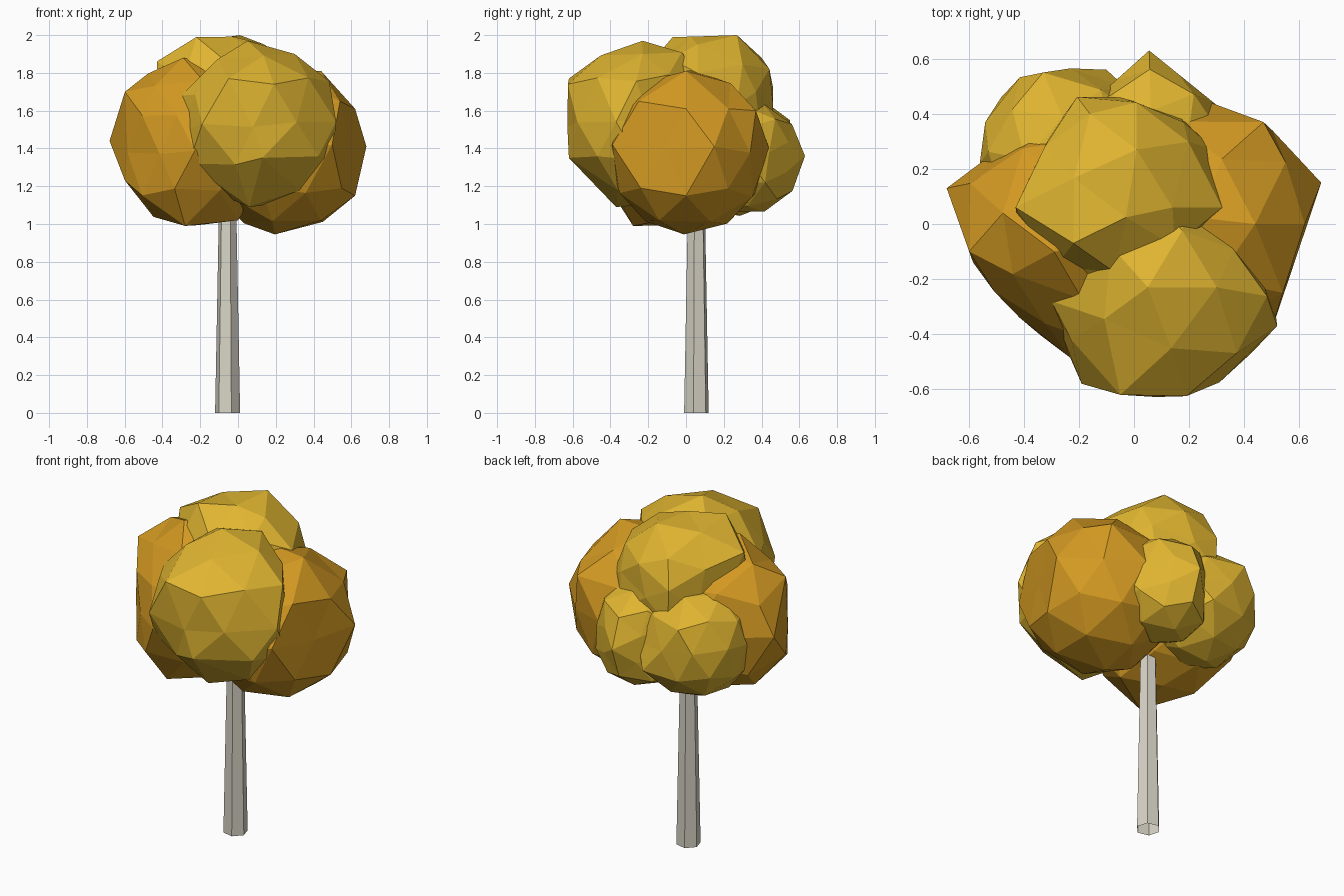
import bpy, bmesh, math, random
from mathutils import Vector, Matrix, Euler

if "Cube" in bpy.data.objects:
    bpy.data.objects.remove(bpy.data.objects["Cube"])

random.seed(4)


def material(name, rgb):
    m = bpy.data.materials.new(name)
    m.diffuse_color = (*rgb, 1.0)
    m.use_nodes = True
    m.node_tree.nodes["Principled BSDF"].inputs["Base Color"].default_value = m.diffuse_color
    return m


YELLOW = material("yellow leaves", (0.74, 0.46, 0.03))
ORANGE = material("orange leaves", (0.65, 0.32, 0.016))
BARK = material("pale bark", (0.68, 0.65, 0.56))


def add_object(name, bm, mat):
    me = bpy.data.meshes.new(name)
    bm.to_mesh(me)
    bm.free()
    me.materials.append(mat)
    ob = bpy.data.objects.new(name, me)
    bpy.context.collection.objects.link(ob)
    return ob


def clump(name, centre, radius, corners, mat, flats=()):
    """Low-poly ball, turned to suit its main corners, pulled out to them,
    then flattened where (normal, distance) planes cut it."""
    bm = bmesh.new()
    bmesh.ops.create_icosphere(bm, subdivisions=2, radius=radius)
    c = Vector(centre)
    targets = [Vector(p) - c for p in corners]
    pts = [v.co.copy() for v in bm.verts]
    best, best_err = None, 1e9
    for _ in range(600):
        rot = Euler([random.uniform(0, math.tau) for _ in range(3)]).to_matrix()
        inv = rot.transposed()
        err = 0.0
        for t in targets:
            q = inv @ t
            err += min((p - q).length_squared for p in pts)
        if err < best_err:
            best, best_err = rot, err
    for v in bm.verts:
        v.co = best @ v.co
    free = list(bm.verts)
    for t in targets:
        v = min(free, key=lambda w: (w.co - t).length_squared)
        if (v.co - t).length < radius * 0.5:
            v.co = t
            free.remove(v)
    bmesh.ops.translate(bm, verts=bm.verts, vec=c)
    for n, d in flats:
        n = Vector(n)
        d /= n.length
        n.normalize()
        for v in bm.verts:
            v.co -= n * max(0.0, v.co.dot(n) - d)
    bmesh.ops.recalc_face_normals(bm, faces=bm.faces)
    return add_object(name, bm, mat)


# Trunk: tapered six-sided tube, open at both ends
bm = bmesh.new()
bmesh.ops.create_cone(bm, cap_ends=False, segments=6, radius1=0.068, radius2=0.041,
                      depth=1.4, matrix=Matrix.Translation((0, 0, 0.7)))
# one corner of the trunk points 13 degrees right of the x axis
v0 = min(bm.verts, key=lambda v: v.co.z)
turn = math.radians(-13) - math.atan2(v0.co.y, v0.co.x)
bmesh.ops.rotate(bm, verts=bm.verts, cent=(0, 0, 0), matrix=Matrix.Rotation(turn, 3, 'Z'))
bmesh.ops.translate(bm, verts=bm.verts, vec=(-0.055, 0.055, 0))
add_object("trunk", bm, BARK)

# Orange leaf clumps, left and right, each with flattened sides
clump("left_leaves", (-0.25, -0.05, 1.43), 0.44,
      [(-.68, .13, 1.44), (-.28, -.28, .99), (-.60, -.10, 1.70), (-.60, -.10, 1.23),
       (-.29, -.10, 1.88), (.0, -.12, 1.02)], ORANGE,
      [((-.72, -.70, 0), .537), ((-.943, -.337, 0), .598), ((-.6, .8, 0), .512),
       ((-.34, -.737, .587), 1.30)])
clump("right_leaves", (0.25, 0.01, 1.38), 0.435,
      [(.68, .15, 1.41), (.195, -.01, .945), (.28, .44, 1.40), (.62, 0, 1.61),
       (.62, 0, 1.15), (.44, 0, 1.81), (.50, -.39, 1.42), (.55, -.24, 1.19),
       (.54, -.25, 1.65), (.47, .37, 1.60)], ORANGE,
      [((.95, -.32, 0), .598), ((.73, .68, 0), .598)])

# Yellow leaf clumps: front, top and two at the back
clump("front_leaves", (0.12, -0.22, 1.53), 0.43,
      [(.52, -.37, 1.54), (.19, -.625, 1.74), (.31, -.575, 1.54), (-.05, -.62, 1.77),
       (.13, -.62, 1.35), (.05, -.23, 1.97), (.30, -.23, 1.90), (-.19, -.58, 1.53),
       (.06, -.37, 1.09), (-.26, -.42, 1.32), (-.30, -.28, 1.68)], YELLOW,
      [((0, -1, 0), .628), ((.707, .707, 0), .19)])
clump("top_leaves", (-0.06, 0.12, 1.62), 0.385,
      [(.01, .27, 2.0), (-.22, -.07, 1.99), (-.16, .40, 1.88), (-.05, .46, 1.64),
       (.32, .06, 1.80), (-.43, .06, 1.86), (.14, .06, 1.95), (.18, .37, 1.70),
       (-.17, -.27, 1.70), (.24, -.06, 1.65)], YELLOW,
      [((-.9, .44, 0), .415)])
clump("back_left_leaves", (-0.25, 0.25, 1.37), 0.33,
      [(-.54, .37, 1.42), (-.56, .22, 1.40), (-.33, .55, 1.55), (-.23, .565, 1.40),
       (-.10, .56, 1.25)], YELLOW)
clump("back_leaves", (0.06, 0.32, 1.35), 0.30,
      [(.055, .63, 1.36), (.29, .44, 1.38)], YELLOW,
      [((.63, .78, 0), .526), ((-.67, .74, 0), .43)])
